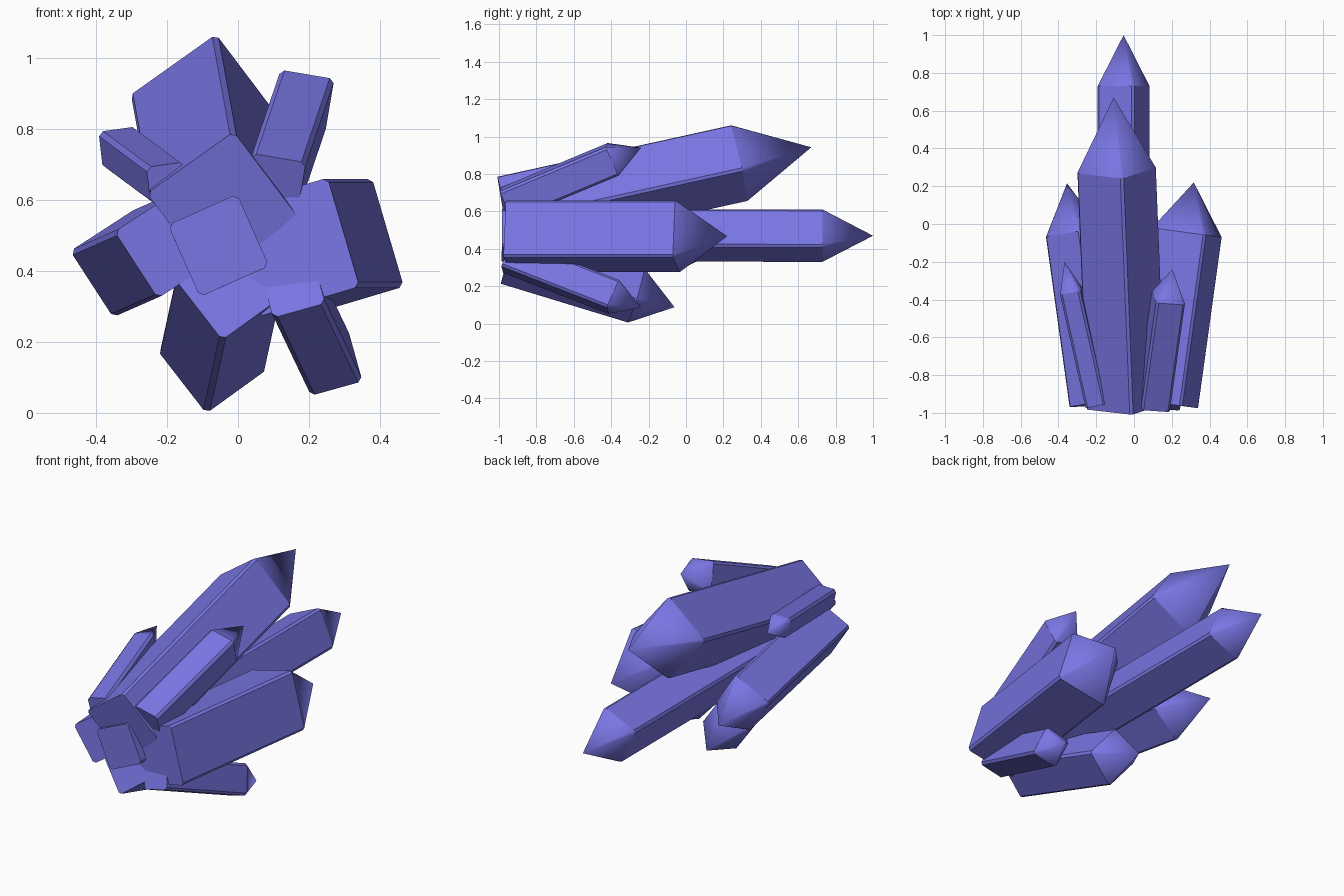
import bpy, bmesh
from mathutils import Vector

if "Cube" in bpy.data.objects:
    bpy.data.objects.remove(bpy.data.objects["Cube"])

violet = bpy.data.materials.new("violet crystal")
violet.diffuse_color = (0.19, 0.18, 0.77, 1)
violet.use_nodes = True
violet.node_tree.nodes["Principled BSDF"].inputs["Base Color"].default_value = violet.diffuse_color

CHAMFER = 0.013


def crystal(name, base, shoulder, e1, e2, tip_dy):
    """Square prism from base to shoulder centre with chamfered edges and a
    pointed tip. e1, e2: cross-section sides as seen from the front (x, z)."""
    base, shoulder = Vector(base), Vector(shoulder)
    axis = shoulder - base
    axis /= axis.y

    def side(e):  # lift the front-view side into the plane across the axis
        return Vector((e[0], -(e[0] * axis.x + e[1] * axis.z), e[1]))

    u, v = side(e1), side(e2)
    cu, cv = CHAMFER / u.length, CHAMFER / v.length
    ring = []
    for su, sv in ((1, 1), (-1, 1), (-1, -1), (1, -1)):
        a = u * su * (0.5 - cu) + v * sv * 0.5
        b = u * su * 0.5 + v * sv * (0.5 - cv)
        ring += [b, a] if su * sv > 0 else [a, b]

    bm = bmesh.new()
    low = [bm.verts.new(base + p) for p in ring]
    high = [bm.verts.new(shoulder + p) for p in ring]
    apex = bm.verts.new(shoulder + axis * tip_dy)
    bm.faces.new(low)
    for i in range(8):
        j = (i + 1) % 8
        bm.faces.new((low[i], low[j], high[j], high[i]))
        bm.faces.new((high[i], high[j], apex)).smooth = True
    bmesh.ops.recalc_face_normals(bm, faces=bm.faces)
    mesh = bpy.data.meshes.new(name)
    bm.to_mesh(mesh)
    bm.free()
    mesh.materials.append(violet)
    bpy.context.collection.objects.link(bpy.data.objects.new(name, mesh))


# Long middle crystal and thick upper crystal
crystal("center_crystal", (-0.055, -0.985, 0.472), (-0.055, 0.73, 0.47),
        (0.195, 0.087), (0.09, -0.203), 0.27)
crystal("upper_crystal", (-0.042, -0.965, 0.583), (-0.092, 0.285, 0.858),
        (0.245, 0.174), (0.185, -0.245), 0.385)
# Side crystals
crystal("right_crystal", (0.155, -0.95, 0.467), (0.28, -0.045, 0.467),
        (0.285, 0.085), (-0.09, 0.307), 0.265)
crystal("left_crystal", (-0.193, -0.95, 0.478), (-0.318, -0.05, 0.423),
        (0.122, -0.188), (0.188, 0.122), 0.265)
# Small upper pair
crystal("upper_right_crystal", (0.102, -0.957, 0.642), (0.182, -0.39, 0.878),
        (0.153, -0.026), (0.026, 0.153), 0.15)
crystal("upper_left_crystal", (-0.198, -0.955, 0.647), (-0.333, -0.355, 0.747),
        (0.108, 0.015), (-0.012, 0.106), 0.155)
# Lower pair
crystal("lower_crystal", (-0.027, -0.945, 0.357), (-0.072, -0.266, 0.15),
        (-0.138, 0.178), (0.173, 0.125), 0.205)
crystal("lower_right_crystal", (0.152, -0.95, 0.362), (0.257, -0.385, 0.142),
        (0.147, 0.041), (-0.041, 0.147), 0.145)
